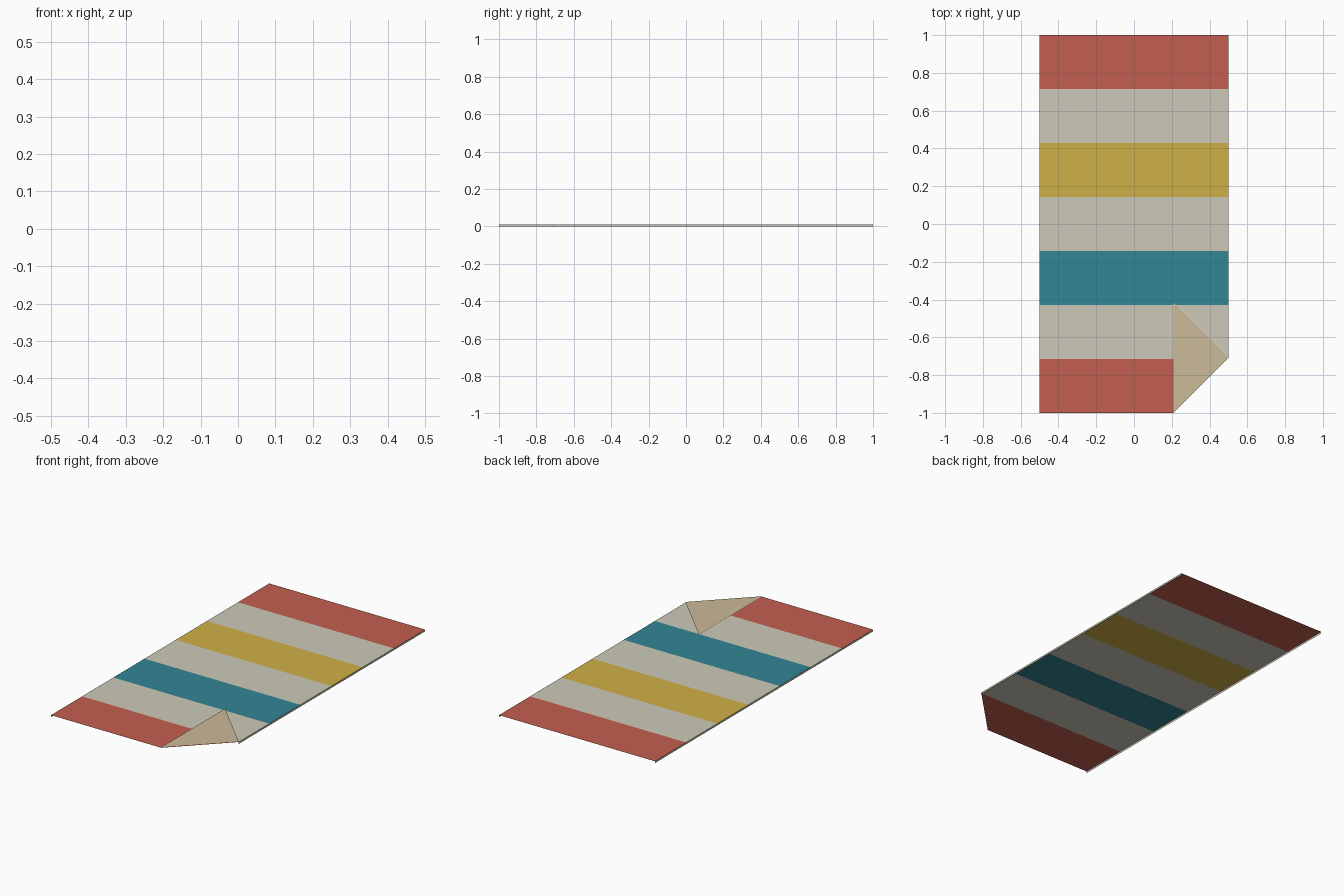
import bpy, bmesh
from mathutils import Vector

if "Cube" in bpy.data.objects:
    bpy.data.objects.remove(bpy.data.objects["Cube"])

HALF_W, HALF_L = 0.5, 1.0
SHEET_Z, FLAP_Z = 0.011, 0.015
CUT = 0.292                      # length of the folded corner along each edge


def material(name, rgb):
    m = bpy.data.materials.new(name)
    m.diffuse_color = (*rgb, 1.0)
    m.use_nodes = True
    m.node_tree.nodes["Principled BSDF"].inputs["Base Color"].default_value = m.diffuse_color
    return m


red = material("red", (0.55, 0.114, 0.078))
cream = material("cream", (0.61, 0.584, 0.485))
yellow = material("yellow", (0.624, 0.434, 0.061))
teal = material("teal", (0.032, 0.238, 0.301))
tan = material("tan backing", (0.591, 0.491, 0.314))


def add_object(name, bm, mats):
    mesh = bpy.data.meshes.new(name)
    bm.to_mesh(mesh)
    bm.free()
    for m in mats:
        mesh.materials.append(m)
    ob = bpy.data.objects.new(name, mesh)
    bpy.context.collection.objects.link(ob)
    return ob


def polygon(name, points, mat):
    bm = bmesh.new()
    bm.faces.new([bm.verts.new(p) for p in points])
    return add_object(name, bm, [mat])


# Striped rug sheet with one corner cut off along the fold
bm = bmesh.new()
bmesh.ops.create_grid(bm, x_segments=1, y_segments=7, size=1.0)
for v in bm.verts:
    v.co = Vector((v.co.x * HALF_W, v.co.y * HALF_L, SHEET_Z))
stripes = [0, 1, 3, 1, 2, 1, 0]  # front to back
for f in bm.faces:
    f.material_index = stripes[int((f.calc_center_median().y + HALF_L) / (2 / 7))]
bmesh.ops.bisect_plane(bm, geom=bm.verts[:] + bm.edges[:] + bm.faces[:],
                       plane_co=(HALF_W, -HALF_L + CUT, 0),
                       plane_no=(1, -1, 0), clear_outer=True)
add_object("rug_sheet", bm, [red, cream, yellow, teal])

# Folded corner showing the backing
polygon("folded_corner", [(HALF_W - CUT, -HALF_L, FLAP_Z),
                          (HALF_W, -HALF_L + CUT, FLAP_Z),
                          (HALF_W - CUT, -HALF_L + 2 * CUT, FLAP_Z)], tan)

# Thin edges along the two long sides
for name, x, y0, y1 in (("left_edge", -HALF_W, HALF_L, -HALF_L),
                        ("right_edge", HALF_W, -HALF_L + CUT, HALF_L)):
    polygon(name, [(x, y0, 0), (x, y1, 0), (x, y1, SHEET_Z), (x, y0, SHEET_Z)], cream)
